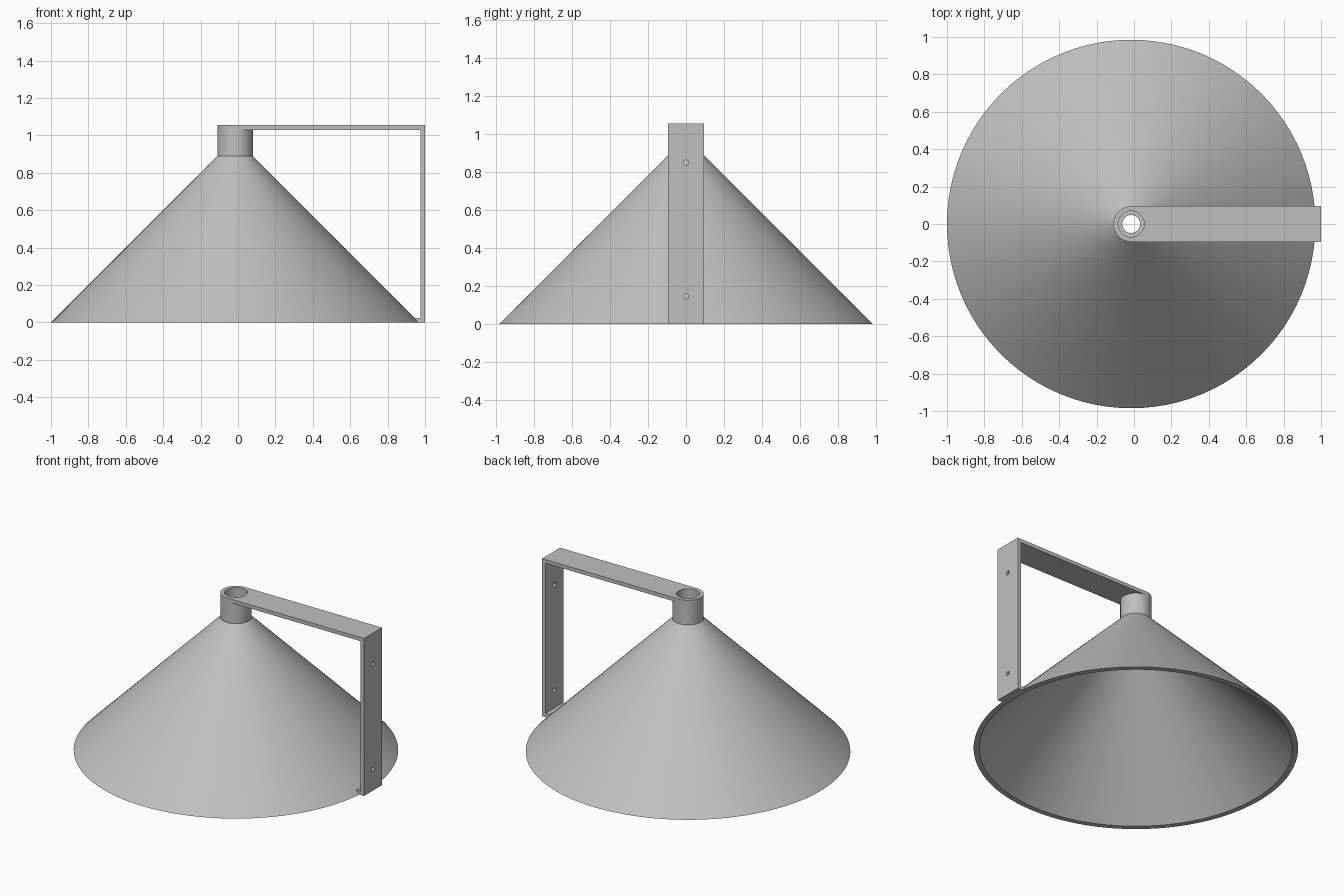
import bpy, bmesh, math
from mathutils import Matrix, Vector

if "Cube" in bpy.data.objects:
    bpy.data.objects.remove(bpy.data.objects["Cube"], do_unlink=True)

GREY = (0.53, 0.53, 0.53, 1)
metal = bpy.data.materials.new("grey_metal")
metal.use_nodes = True
metal.diffuse_color = GREY
metal.node_tree.nodes["Principled BSDF"].inputs["Base Color"].default_value = GREY

AXIS_X = -0.015   # lamp axis
SEGMENTS = 96
HALF_WIDTH = 0.095
SHEET = 0.025     # strap thickness
TOP = 1.055


def finish(name, bm):
    bmesh.ops.recalc_face_normals(bm, faces=bm.faces)
    mesh = bpy.data.meshes.new(name)
    bm.to_mesh(mesh)
    bm.free()
    mesh.materials.append(metal)
    obj = bpy.data.objects.new(name, mesh)
    bpy.context.collection.objects.link(obj)
    return obj


def lathe(name, profile):
    """Spin a closed (radius, z) outline around the lamp axis."""
    bm = bmesh.new()
    verts = [bm.verts.new((AXIS_X + r, 0, z)) for r, z in profile]
    edges = [bm.edges.new((a, b)) for a, b in zip(verts, verts[1:] + verts[:1])]
    bmesh.ops.spin(bm, geom=verts + edges, cent=(AXIS_X, 0, 0), axis=(0, 0, 1),
                   angle=math.tau, steps=SEGMENTS, use_merge=True)
    bmesh.ops.remove_doubles(bm, verts=bm.verts, dist=1e-5)
    return finish(name, bm)


def cutter(name, radius, depth, location, rotation=Matrix()):
    bm = bmesh.new()
    bmesh.ops.create_cone(bm, cap_ends=True, segments=SEGMENTS // 2, radius1=radius,
                          radius2=radius, depth=depth,
                          matrix=Matrix.Translation(location) @ rotation)
    obj = finish(name, bm)
    obj.hide_render = True
    obj.hide_set(True)
    obj.display_type = 'WIRE'
    return obj


def smooth(obj):
    bpy.ops.object.select_all(action='DESELECT')
    obj.select_set(True)
    bpy.context.view_layer.objects.active = obj
    bpy.ops.object.shade_smooth_by_angle(angle=math.radians(30))


# Hollow conical shade with a stepped collar for the lamp holder
shade = lathe("shade_and_collar", [
    (0.985, 0), (0.095, 0.89), (0.095, TOP), (0.07, TOP),
    (0.07, 0.92), (0.048, 0.92), (0.048, 0.902), (0.95, 0)])
smooth(shade)

# Bent strap: top arm, upright and short foot, drawn as a side outline
outline = [(AXIS_X, TOP), (1, TOP), (1, 0), (0.945, 0), (0.945, SHEET),
           (1 - SHEET, SHEET), (1 - SHEET, TOP - SHEET), (AXIS_X, TOP - SHEET)]
bm = bmesh.new()
side = bm.faces.new([bm.verts.new((x, -HALF_WIDTH, z)) for x, z in outline])
extruded = bmesh.ops.extrude_face_region(bm, geom=[side])["geom"]
bmesh.ops.translate(bm, vec=(0, 2 * HALF_WIDTH, 0),
                    verts=[v for v in extruded if isinstance(v, bmesh.types.BMVert)])
bracket = finish("bracket", bm)

# Cut the arm around the collar and drill the two screw holes
cutters = [cutter("collar_cutter", 0.0945, 0.2, Vector((AXIS_X, 0, TOP)))]
for label, z in (("lower", 0.145), ("upper", 0.85)):
    cutters.append(cutter(label + "_screw_cutter", 0.014, 0.2, Vector((1, 0, z)),
                          Matrix.Rotation(math.pi / 2, 4, 'Y')))
for tool in cutters:
    cut = bracket.modifiers.new(tool.name, 'BOOLEAN')
    cut.operation = 'DIFFERENCE'
    cut.solver = 'EXACT'
    cut.object = tool
